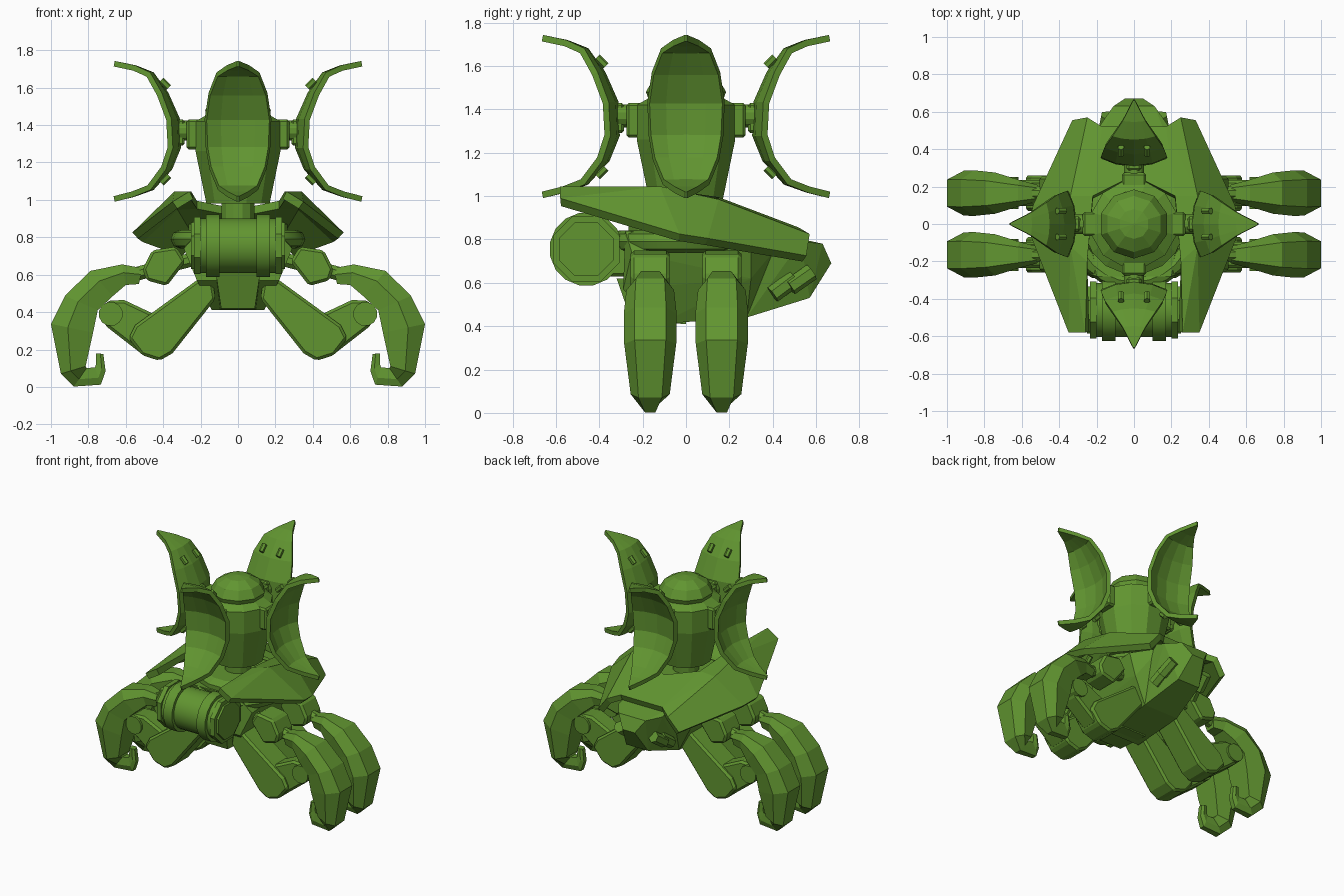
import bpy, bmesh, math
from mathutils import Matrix, Vector

old = bpy.data.objects.get("Cube")
if old:
    bpy.data.objects.remove(old, do_unlink=True)

green = bpy.data.materials.new("moss green")
green.use_nodes = True
COLOUR = (0.12, 0.30, 0.03, 1)
green.diffuse_color = COLOUR
green.node_tree.nodes["Principled BSDF"].inputs["Base Color"].default_value = COLOUR


def finish(name, bm, smooth=False, mirror=False, solid=0, offset=0, bevel=0, recalc=True):
    if recalc:
        bmesh.ops.recalc_face_normals(bm, faces=bm.faces[:])
    me = bpy.data.meshes.new(name)
    bm.to_mesh(me)
    bm.free()
    ob = bpy.data.objects.new(name, me)
    bpy.context.collection.objects.link(ob)
    me.materials.append(green)
    if mirror:
        ob.modifiers.new("mirror", 'MIRROR')
    if solid:
        m = ob.modifiers.new("solid", 'SOLIDIFY')
        m.thickness, m.offset = solid, offset
    if bevel:
        m = ob.modifiers.new("bevel", 'BEVEL')
        m.width, m.segments = bevel, 1
    if smooth:
        bpy.ops.object.select_all(action='DESELECT')
        ob.select_set(True)
        bpy.context.view_layer.objects.active = ob
        bpy.ops.object.shade_smooth_by_angle(angle=math.radians(25))
    return ob


def hull(name, half):
    """Convex solid from points on the +x side and their mirror images."""
    bm = bmesh.new()
    for x, y, z in half:
        bm.verts.new((x, y, z))
        bm.verts.new((-x, y, z))
    bmesh.ops.convex_hull(bm, input=bm.verts[:])
    return finish(name, bm)


def loft(name, rings, **kw):
    """Skin closed rings and cap both ends."""
    bm = bmesh.new()
    loops = [[bm.verts.new(p) for p in ring] for ring in rings]
    n = len(loops[0])
    for a, b in zip(loops, loops[1:]):
        for i in range(n):
            j = (i + 1) % n
            bm.faces.new((a[i], a[j], b[j], b[i]))
    bm.faces.new(loops[0])
    bm.faces.new(loops[-1])
    return finish(name, bm, **kw)


def prism(name, outline, y, half, sx, bevel=0.015):
    return loft(name, [[(sx * x, y + s * half, z) for x, z in outline] for s in (-1, 1)],
                bevel=bevel)


def lathe(name, profile, n, smooth=False):
    rings = []
    for r, z in profile:
        angles = [2 * math.pi * (i + 0.5) / n for i in range(n)]
        rings.append([(r * math.cos(a), r * math.sin(a), z) for a in angles])
    return loft(name, rings, smooth=smooth)


def rod(name, a, b, r, n=12, smooth=False):
    a, b = Vector(a), Vector(b)
    ob = lathe(name, [(r, 0), (r, (b - a).length)], n, smooth)
    ob.matrix_world = Matrix.Translation(a) @ (b - a).to_track_quat('Z', 'Y').to_matrix().to_4x4()
    return ob


def box(name, centre, size):
    bm = bmesh.new()
    bmesh.ops.create_cube(bm, size=1, matrix=Matrix.Translation(centre) @ Matrix.Diagonal((*size, 1)))
    return finish(name, bm, bevel=0.012)


# Turret column, neck and cap
lathe("neck", [(.09, .84), (.09, .99)], 12)
lathe("turret_column", [(.175, .98), (.235, 1.26), (.235, 1.42), (.18, 1.45)], 12)
lathe("turret_cap", [(.17, 1.44), (.185, 1.48), (.15, 1.54), (.08, 1.58), (.005, 1.59)], 10)

# Four curved shield petals, each with bracket, pivot and clips
PETAL = [(.662, 1.728, .005), (.55, 1.705, .06), (.46, 1.67, .112), (.385, 1.565, .153),
         (.325, 1.43, .173), (.32, 1.28, .167), (.365, 1.17, .148), (.46, 1.065, .105),
         (.56, 1.03, .055), (.662, 1.005, .005)]
for k, side in enumerate(("left", "rear", "right", "front")):
    bm = bmesh.new()
    rows = []
    for r, z, w in PETAL:
        rows.append([bm.verts.new((r + .045 * (w / .173) ** 2 * u * u, w * u, z))
                     for u in (-1, -.55, 0, .55, 1)])
    for a, b in zip(rows, rows[1:]):
        for i in range(4):
            bm.faces.new((a[i], b[i], b[i + 1], a[i + 1]))
    parts = [finish(side + "_petal", bm, solid=.03),
             box(side + "_bracket", (.235, 0, 1.35), (.08, .13, .16)),
             rod(side + "_pivot", (.26, 0, 1.37), (.33, 0, 1.37), .055),
             box(side + "_mount", (.305, 0, 1.36), (.04, .08, .14))]
    for y in (-.07, .07):
        parts.append(rod(side + "_upper_clip", (.37, y, 1.6), (.41, y, 1.64), .018, 6))
        parts.append(rod(side + "_lower_clip", (.37, y, 1.13), (.41, y, 1.09), .018, 6))
    turn = Matrix.Rotation(k * math.pi / 2, 4, 'Z')
    for ob in parts:
        ob.matrix_world = turn @ ob.matrix_basis

# Horseshoe armour shell over the back and sides
bm = bmesh.new()
pts = [(.26, -.58, 1.045), (.35, -.58, .99), (.25, -.2, 1.045), (.34, -.12, 1.045),
       (.565, -.03, .825), (.22, .15, .995), (.34, .15, .985), (.54, .1, .805), (0, .26, .95),
       (0, .52, .855), (.17, .52, .855), (.25, .57, .825), (.33, .555, .725)]
vs = [bm.verts.new(p) for p in pts]
for f in ((0, 1, 3), (1, 4, 3), (0, 3, 2), (2, 3, 6, 5), (3, 4, 7, 6), (5, 6, 10),
          (8, 5, 10, 9), (6, 7, 12, 11), (6, 11, 10)):
    bm.faces.new([vs[i] for i in f])
finish("armour_shell", bm, mirror=True, solid=.045, offset=-1, recalc=False)

# Body, collar, hose ring and rear block
hull("body", [(.14, -.12, .41), (.14, .28, .44), (.22, -.29, .57), (.24, .3, .62), (.29, -.25, .74),
              (.29, .3, .78), (.2, -.28, .84), (.15, .45, .8)])
hull("front_keel", [(.09, -.25, .42), (.12, -.32, .62), (.1, 0, .41), (.12, 0, .62)])
lathe("collar", [(.27, .75), (.27, .87), (.22, .9)], 16)
hull("rear_block", [(.18, .45, .82), (.18, .53, .79), (.11, .63, .78), (.05, .67, .69),
                    (.09, .57, .53), (.14, .28, .44), (.18, .3, .7)])
bm = bmesh.new()
ring = []
for i in range(24):
    a = 2 * math.pi * i / 24
    ring.append([bm.verts.new(((.31 + .05 * math.cos(t)) * math.cos(a),
                               (.31 + .05 * math.cos(t)) * math.sin(a), .79 + .05 * math.sin(t)))
                 for t in [2 * math.pi * j / 8 for j in range(8)]])
for i in range(24):
    a, b = ring[i], ring[(i + 1) % 24]
    for j in range(8):
        bm.faces.new((a[j], b[j], b[(j + 1) % 8], a[(j + 1) % 8]))
finish("hose_ring", bm, smooth=True)

# Front drum with straps, end caps and rear thrusters
DY, DZ = -.46, .755
rod("front_drum", (-.235, DY, DZ), (.235, DY, DZ), .147, 20, True)
for s in (-1, 1):
    rod("drum_strap", (s * .1, DY, DZ), (s * .17, DY, DZ), .17, 16, True)
    rod("drum_rim", (s * .2, DY, DZ), (s * .235, DY, DZ), .165, 8)
    rod("drum_cap", (s * .235, DY, DZ), (s * .25, DY, DZ), .135, 8)
    box("drum_arm", (s * .13, -.29, .72), (.07, .16, .18))
    rod("lower_thruster", (s * .14, .5, .62), (s * .16, .4, .545), .04, 6)
    rod("upper_thruster", (s * .14, .58, .65), (s * .16, .48, .58), .04, 6)

# Four legs: shoulder, thigh, shin, ankle and hooked claw
SHOULDER = [(.46, .73), (.33, .75), (.28, .67), (.38, .54), (.49, .57), (.51, .63)]
THIGH = [(.2, .585), (.135, .56), (.12, .47), (.35, .18), (.42, .14), (.515, .17), (.585, .26), (.55, .33)]
SHIN = [(.44, .385), (.61, .465), (.7, .46), (.745, .39), (.7, .32), (.52, .18)]
CLAW = [(.51, .635, .53, .55, .045), (.62, .655, .6, .545, .07), (.79, .62, .67, .485, .11),
        (.925, .487, .75, .41, .122), (1, .337, .775, .29, .12), (.947, .07, .815, .11, .09),
        (.877, .002, .81, .1, .04), (.733, .012, .765, .105, .03), (.708, .085, .76, .12, .027),
        (.72, .176, .76, .18, .025)]
SECTION = ((0, .6), (.4, 1), (1, .75), (1, -.75), (.4, -1), (0, -.6))
for sx, side in ((1, "left"), (-1, "right")):
    for y, end in ((-.165, "front"), (.165, "rear")):
        leg = end + "_" + side + "_"
        prism(leg + "shoulder", SHOULDER, y, .09, sx)
        prism(leg + "thigh", THIGH, y, .095, sx)
        prism(leg + "shin", SHIN, y, .07, sx)
        rod(leg + "ankle", (sx * .68, y - .085, .39), (sx * .68, y + .085, .39), .065)
        rod(leg + "shoulder_link", (sx * .25, y, .68), (sx * .56, y, .6), .04, 8)
        loft(leg + "claw", [[(sx * (ox + (ix - ox) * t), y + w * v, oz + (iz - oz) * t)
                             for t, v in SECTION] for ox, oz, ix, iz, w in CLAW])
